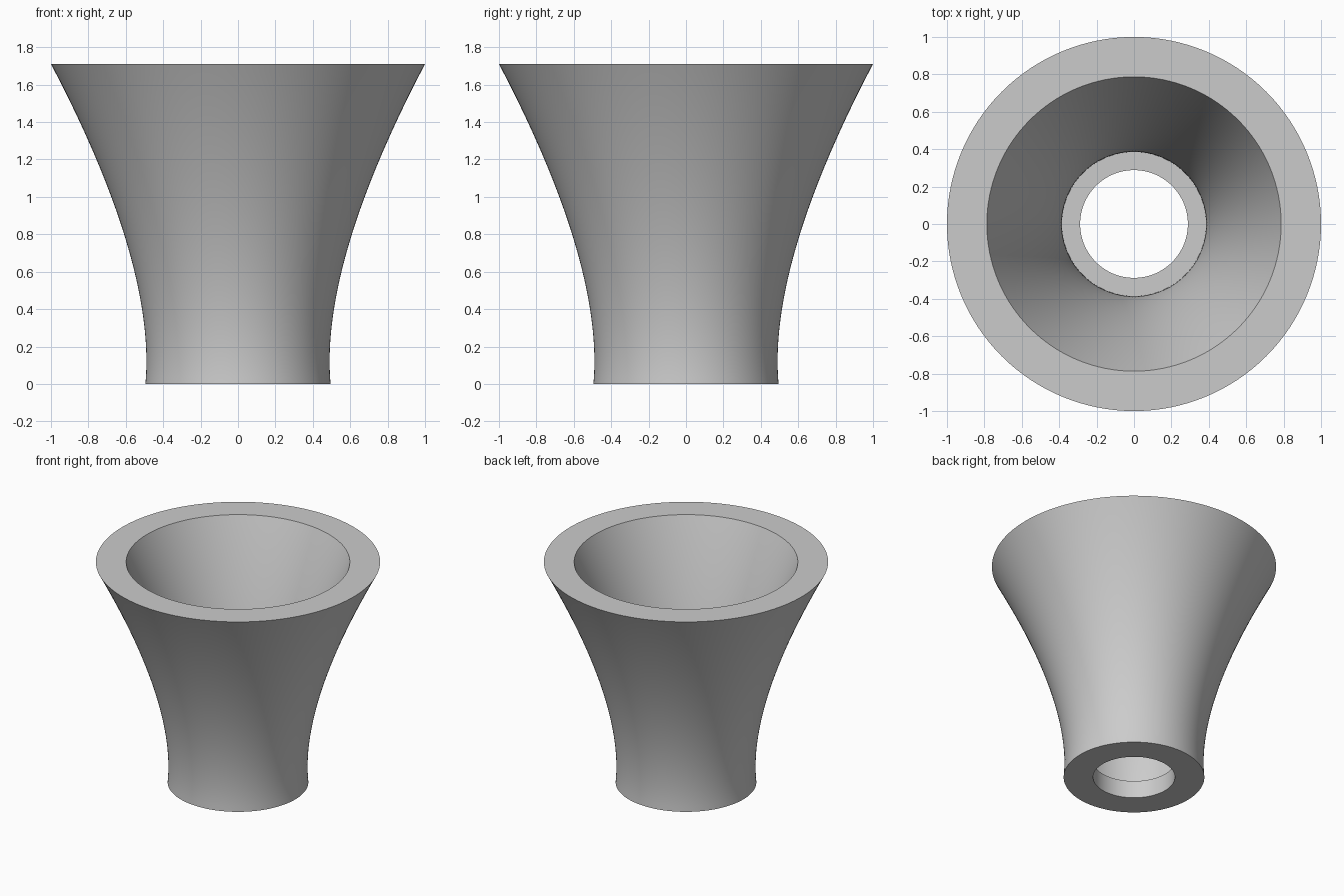
import bpy
import bmesh
from math import pi, radians
from mathutils import Vector
from mathutils.geometry import interpolate_bezier

cube = bpy.data.objects.get("Cube")
if cube:
    bpy.data.objects.remove(cube, do_unlink=True)

HEIGHT = 1.71
SEGMENTS = 128
INNER = 0.787        # inner wall radius as a share of the outer one
FLOOR = 0.135        # thickness of the base ring

grey = bpy.data.materials.new("light grey")
grey.use_nodes = True
colour = (0.6, 0.6, 0.6, 1)
grey.diffuse_color = colour
grey.node_tree.nodes["Principled BSDF"].inputs["Base Color"].default_value = colour


def lathe(name, profile):
    """Spin a closed (radius, height) outline around the z axis."""
    bm = bmesh.new()
    verts = [bm.verts.new((r, 0, z)) for r, z in profile]
    edges = [bm.edges.new((a, b)) for a, b in zip(verts, verts[1:] + verts[:1])]
    bmesh.ops.spin(bm, geom=verts + edges, cent=(0, 0, 0), axis=(0, 0, 1),
                   angle=2 * pi, steps=SEGMENTS, use_merge=True)
    bmesh.ops.remove_doubles(bm, verts=bm.verts, dist=0.0001)
    bmesh.ops.recalc_face_normals(bm, faces=bm.faces)
    mesh = bpy.data.meshes.new(name)
    bm.to_mesh(mesh)
    bm.free()
    mesh.materials.append(grey)
    obj = bpy.data.objects.new(name, mesh)
    bpy.context.collection.objects.link(obj)
    bpy.ops.object.select_all(action="DESELECT")
    obj.select_set(True)
    bpy.context.view_layer.objects.active = obj
    bpy.ops.object.shade_smooth_by_angle(angle=radians(30))
    return obj


# Flared shell: narrow neck widening to a thick flat rim
curve = interpolate_bezier(Vector((0.495, 0, 0)), Vector((0.45, 0.5, 0)),
                           Vector((0.70, 1.14, 0)), Vector((1, HEIGHT, 0)), 40)
outer = [(p.x, p.y) for p in curve]
inner = [(r * INNER, z) for r, z in reversed(outer)]
lathe("flared_shell", outer + inner)

# Base ring: narrows the bore at the bottom
ring_outer, ring_inner = 0.495 * INNER, 0.288
lathe("base_ring", [(ring_inner, 0), (ring_outer, 0),
                    (ring_outer, FLOOR), (ring_inner, FLOOR)])
